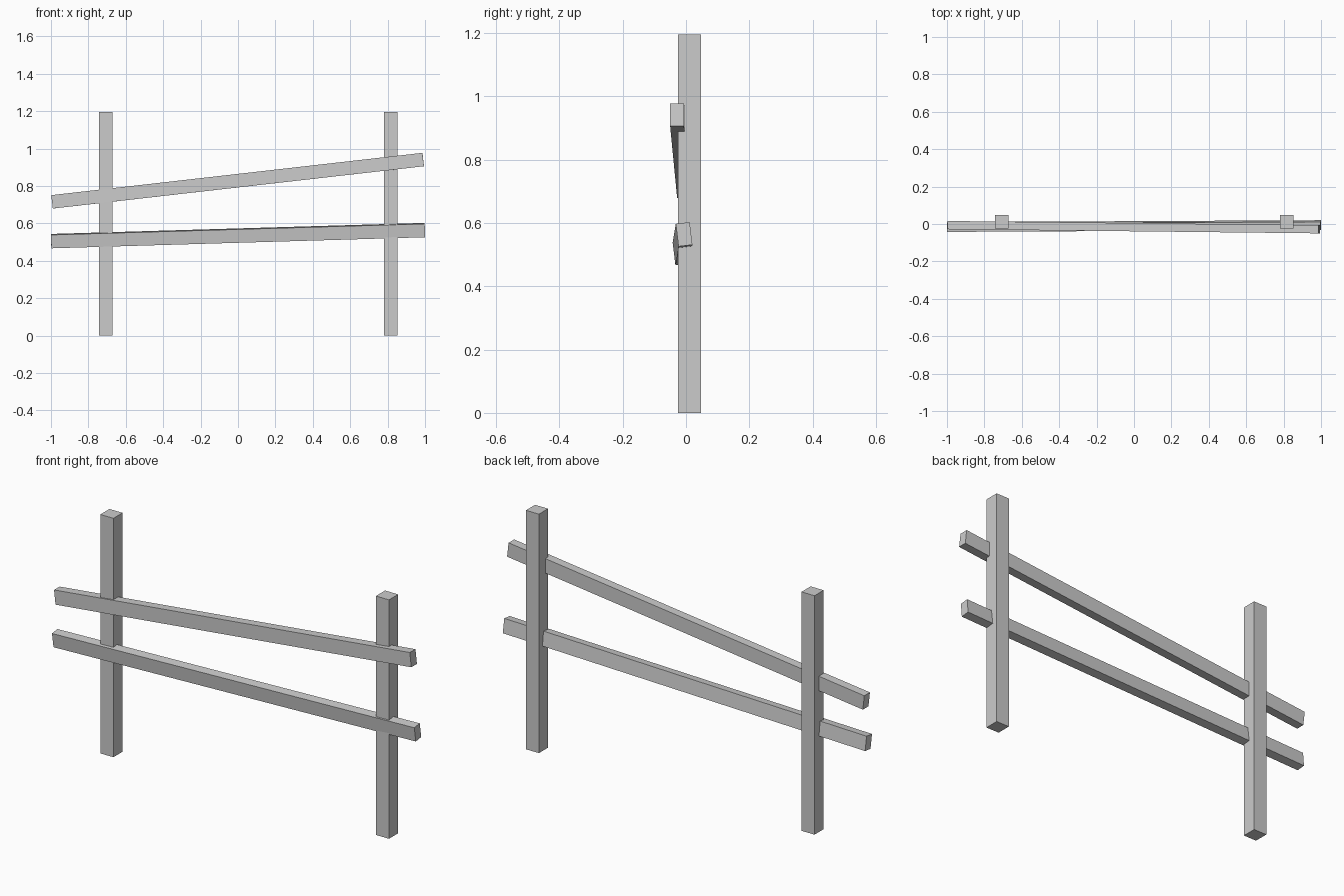
import bpy
from math import atan2, hypot, radians
from mathutils import Vector

if "Cube" in bpy.data.objects:
    bpy.data.objects.remove(bpy.data.objects["Cube"])


def box(name, centre, size, rotation=(0, 0, 0)):
    bpy.ops.mesh.primitive_cube_add(size=1, location=centre, rotation=rotation)
    ob = bpy.context.object
    ob.name = name
    ob.scale = size
    return ob


def rail(name, left, right, roll):
    """Plank running between two end centres, rolled about its length."""
    a, b = Vector(left), Vector(right)
    d = b - a
    rotation = (roll, -atan2(d.z, hypot(d.x, d.y)), atan2(d.y, d.x))
    return box(name, (a + b) / 2, (d.length, 0.044, 0.072), rotation)


# Upright square posts
POST, HEIGHT = 0.072, 1.195
for name, x in (("left_post", -0.708), ("right_post", 0.817)):
    box(name, (x, 0.011, HEIGHT / 2), (POST, POST, HEIGHT))

# Crooked rails, set into the front of the posts
rail("upper_rail", (-0.994, -0.006, 0.715), (0.990, -0.028, 0.941), 0)
rail("lower_rail", (-0.999, -0.016, 0.505), (0.999, -0.006, 0.564), radians(7))
